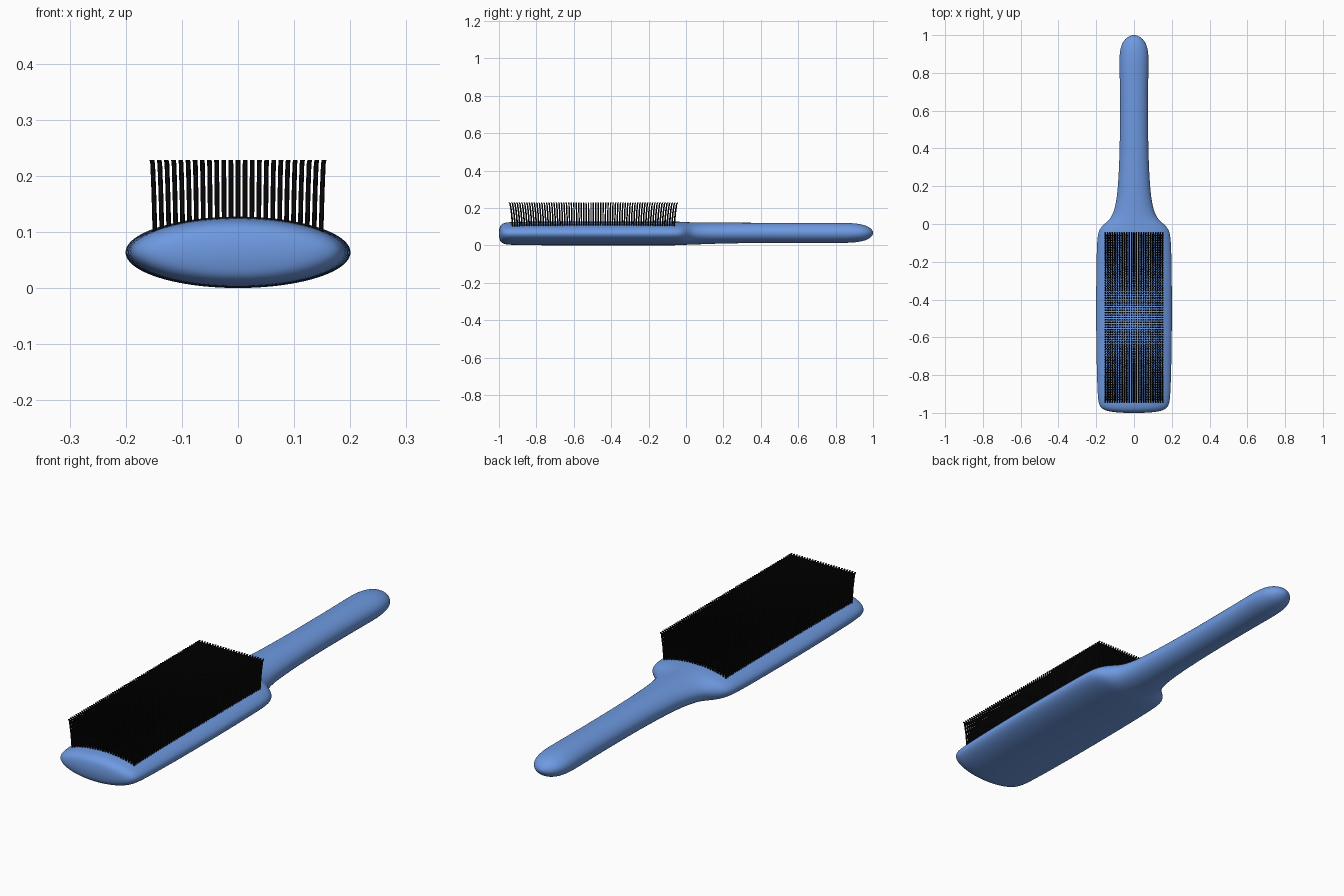
import bpy, bmesh, math

if "Cube" in bpy.data.objects:
    bpy.data.objects.remove(bpy.data.objects["Cube"])

def material(name, rgb):
    m = bpy.data.materials.new(name)
    m.diffuse_color = (*rgb, 1)
    m.use_nodes = True
    m.node_tree.nodes["Principled BSDF"].inputs["Base Color"].default_value = m.diffuse_color
    return m

def finish(bm, name, mat):
    bmesh.ops.recalc_face_normals(bm, faces=bm.faces)
    me = bpy.data.meshes.new(name)
    bm.to_mesh(me)
    bm.free()
    me.materials.append(mat)
    for p in me.polygons:
        p.use_smooth = True
    ob = bpy.data.objects.new(name, me)
    bpy.context.collection.objects.link(ob)
    return ob

def ring(bm, cx, cy, cz, rx, ry, rz, n):
    """Ellipse spanned by x and either y or z."""
    return [bm.verts.new((cx + rx * math.cos(a), cy + ry * math.sin(a), cz + rz * math.sin(a)))
            for a in (2 * math.pi * i / n for i in range(n))]

def bridge(bm, a, b):
    n = len(a)
    for i in range(n):
        bm.faces.new((a[i], a[(i + 1) % n], b[(i + 1) % n], b[i]))

# Brush body: elliptical sections (y, half width, half height, centre z)
MID = 0.064
sections = [
    (-1.0, .05, .016, MID), (-.996, .11, .036, MID), (-.988, .152, .048, MID),
    (-.972, .179, .057, MID), (-.945, .190, .061, MID), (-.88, .195, .063, MID),
    (-.7, .200, .064, MID), (-.45, .2025, .064, MID), (-.2, .200, .064, MID),
    (-.1, .197, .064, MID), (-.05, .192, .0635, MID), (-.02, .179, .0625, MID),
    (.0, .158, .061, MID), (.025, .128, .060, MID), (.06, .109, .059, .064),
    (.12, .094, .0575, .065), (.2, .085, .056, .066), (.35, .077, .0545, .067),
    (.55, .074, .054, .067), (.75, .075, .0545, .067), (.85, .078, .054, .067),
    (.9, .077, .052, .067), (.945, .069, .045, .067), (.975, .052, .034, .067),
    (.993, .030, .019, .067), (1.0, .010, .007, .067)]
bm = bmesh.new()
rings = [ring(bm, 0, y, z, w, 0, h, 32) for y, w, h, z in sections]
for a, b in zip(rings, rings[1:]):
    bridge(bm, a, b)
for y, z, r in ((-1.001, MID, rings[0]), (1.001, .067, rings[-1])):
    c = bm.verts.new((0, y, z))
    for i in range(32):
        bm.faces.new((c, r[i], r[(i + 1) % 32]))
body = finish(bm, "brush_body", material("body_blue", (.155, .32, .75)))
sub = body.modifiers.new("smooth", 'SUBSURF')
sub.levels = sub.render_levels = 2

# Bristles: a dense grid of thin rods fanning outward, with flared tips
COLS, ROWS, TOP, R = 25, 69, .229, .0042
bm = bmesh.new()
for i in range(COLS):
    u = 2 * i / (COLS - 1) - 1
    base = MID + .0635 * math.sqrt(1 - (.15 * u / .2) ** 2) - .008
    for j in range(ROWS):
        v = 2 * j / (ROWS - 1) - 1
        prev = None
        # (height fraction, outward lean in x, in y)
        for t, dx, dy in ((0, 0, 0), (.55, .002, .006), (.94, .004, .013), (1, .0055, .018)):
            r = ring(bm, u * (.148 + dx), -.495 + v * (.432 + dy),
                     base + t * (TOP - base), R, R, 0, 6)
            if prev:
                bridge(bm, prev, r)
            else:
                bm.faces.new(r[::-1])
            prev = r
        bm.faces.new(prev)
bristles = finish(bm, "bristles", material("bristle_black", (.004, .004, .004)))
for p in bristles.data.polygons:
    p.use_smooth = False
